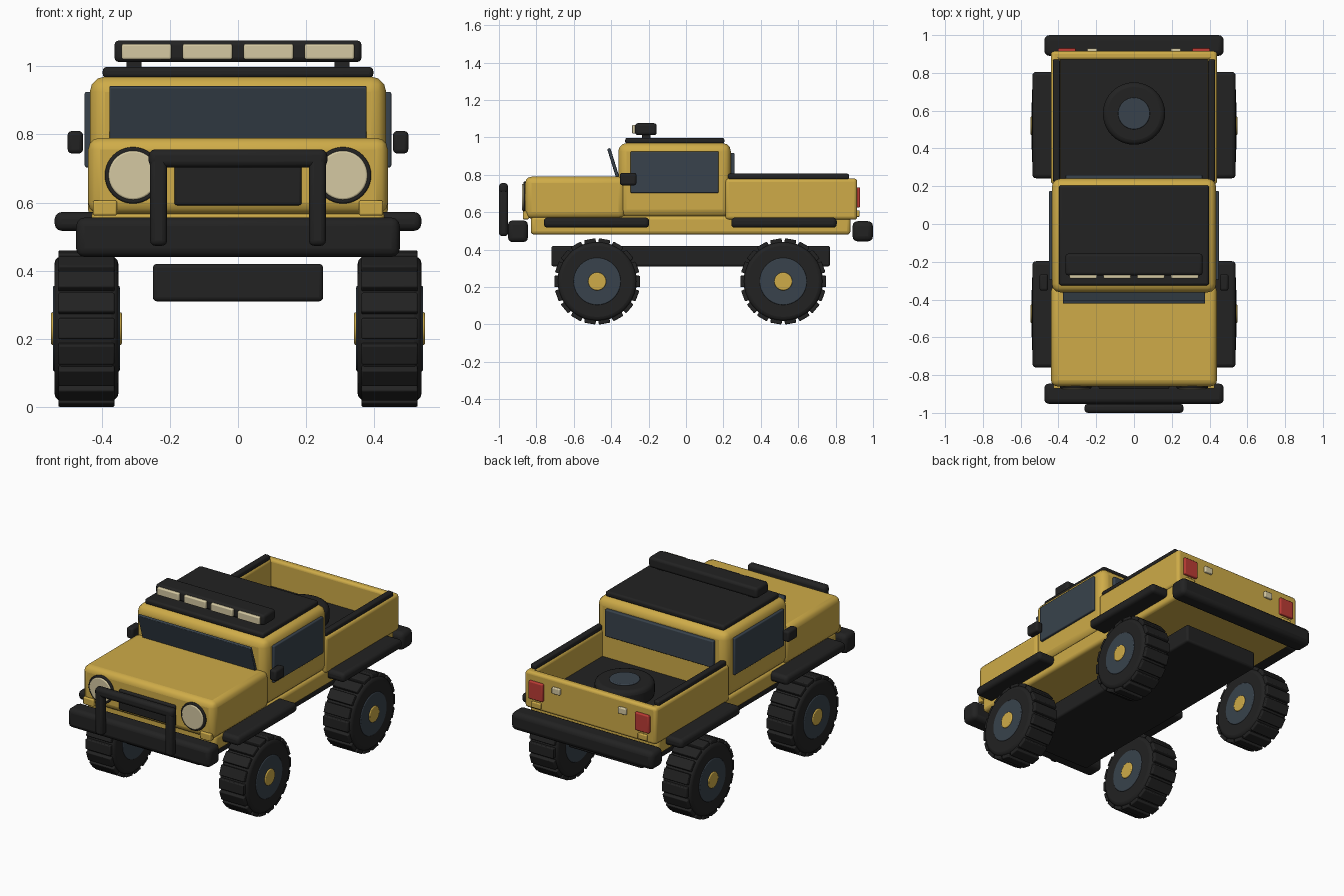
import bpy, bmesh, math
from mathutils import Matrix, Vector

cube = bpy.data.objects.get("Cube")
if cube:
    bpy.data.objects.remove(cube, do_unlink=True)


def material(name, rgb):
    m = bpy.data.materials.new(name)
    m.use_nodes = True
    m.diffuse_color = (*rgb, 1)
    bsdf = next(n for n in m.node_tree.nodes if n.type == 'BSDF_PRINCIPLED')
    bsdf.inputs["Base Color"].default_value = (*rgb, 1)
    bsdf.inputs["Roughness"].default_value = 0.6
    return m


YELLOW = material("yellow_paint", (0.62, 0.41, 0.065))
BLACK = material("black_rubber", (0.016, 0.016, 0.016))
BLUE = material("blue_grey_glass", (0.04, 0.055, 0.072))
CREAM = material("cream_lamp", (0.66, 0.58, 0.36))
RED = material("red_lamp", (0.5, 0.045, 0.035))


def finish(name, bm, mat, bevel, loc=(0, 0, 0), rot=(0, 0, 0)):
    """Turn a bmesh into a softly bevelled, smooth shaded object."""
    bmesh.ops.recalc_face_normals(bm, faces=bm.faces)
    mesh = bpy.data.meshes.new(name)
    bm.to_mesh(mesh)
    bm.free()
    mesh.materials.append(mat)
    ob = bpy.data.objects.new(name, mesh)
    bpy.context.collection.objects.link(ob)
    ob.location, ob.rotation_euler = loc, rot
    if bevel:
        mod = ob.modifiers.new("soft_edges", 'BEVEL')
        mod.width, mod.segments = bevel, 3
        mod.limit_method, mod.angle_limit = 'ANGLE', math.radians(40)
    bpy.ops.object.select_all(action='DESELECT')
    ob.select_set(True)
    bpy.context.view_layer.objects.active = ob
    bpy.ops.object.shade_smooth_by_angle(angle=math.radians(35))
    return ob


def box(name, xs, ys, zs, mat, bevel=0.01, rot=(0, 0, 0)):
    """Box given by its low and high limits on each axis."""
    lo, hi = (Vector(p) for p in zip(xs, ys, zs))
    bm = bmesh.new()
    bmesh.ops.create_cube(bm, size=1)
    bmesh.ops.scale(bm, vec=hi - lo, verts=bm.verts)
    return finish(name, bm, mat, bevel, (lo + hi) / 2, rot)


def pair(name, xs, ys, zs, mat, bevel=0.01):
    """The same box on the left and the right."""
    box("left_" + name, xs, ys, zs, mat, bevel)
    box("right_" + name, (-xs[1], -xs[0]), ys, zs, mat, bevel)


def disc(name, loc, radius, depth, axis, mat, bevel=0.005):
    rot = {'X': (0, math.pi / 2, 0), 'Y': (math.pi / 2, 0, 0), 'Z': (0, 0, 0)}[axis]
    bm = bmesh.new()
    bmesh.ops.create_cone(bm, cap_ends=True, segments=40, radius1=radius,
                          radius2=radius, depth=depth)
    return finish(name, bm, mat, bevel, loc, rot)


# Chassis and body shell
box("chassis", (-.25, .25), (-.72, .77), (.31, .42), BLACK, .012)
box("lower_body", (-.43, .43), (-.83, .88), (.48, .58), YELLOW, .02)
box("hood", (-.44, .44), (-.86, -.325), (.565, .79), YELLOW, .035)
box("cab", (-.435, .435), (-.362, .24), (.57, .97), YELLOW, .045)
box("roof_panel", (-.397, .397), (-.325, .205), (.965, .998), BLACK, .012)

# Cargo bed
box("bed_base", (-.435, .435), (.21, .9), (.56, .61), YELLOW, .015)
box("bed_liner", (-.395, .395), (.235, .875), (.605, .62), BLACK, 0)
pair("bed_wall", (.39, .44), (.21, .915), (.56, .78), YELLOW, .018)
box("tailgate", (-.435, .435), (.87, .915), (.56, .78), YELLOW, .015)
pair("bed_rail", (.393, .43), (.225, .872), (.775, .806), BLACK, .01)

# Windows
box("windshield", (-.377, .377), (-.394, -.376), (.755, .945), BLUE, .004,
    (.3, 0, 0))
box("rear_window", (-.362, .362), (.23, .26), (.755, .917), BLUE, .006)
pair("side_window", (.42, .45), (-.297, .175), (.703, .925), BLUE, .006)

# Bumpers and bull bar
box("front_bumper", (-.475, .475), (-.952, -.845), (.44, .556), BLACK, .025)
box("rear_bumper", (-.475, .475), (.89, 1.0), (.444, .552), BLACK, .028)
pair("bull_bar_post", (.208, .258), (-1.0, -.952), (.473, .74), BLACK, .015)
box("bull_bar_top", (-.262, .262), (-1.0, -.952), (.703, .756), BLACK, .018)

# Fender flares and mirrors
pair("front_flare", (.38, .538), (-.76, -.197), (.517, .572), BLACK, .02)
pair("rear_flare", (.38, .538), (.242, .806), (.517, .572), BLACK, .02)
pair("mirror", (.455, .5), (-.353, -.265), (.744, .81), BLACK, .012)

# Front face
box("grille", (-.187, .187), (-.872, -.84), (.592, .715), BLACK, .008)
pair("front_marker", (.355, .426), (-.872, -.84), (.562, .606), YELLOW, .006)
for side, s in (("left", 1), ("right", -1)):
    disc(side + "_headlight_ring", (s * .308, -.858, .68), .083, .024, 'Y', BLACK)
    disc(side + "_headlight", (s * .308, -.862, .68), .072, .03, 'Y', CREAM)

# Tail lamps
pair("tail_lamp", (.308, .402), (.9, .931), (.625, .732), RED, .006)
pair("reverse_lamp", (.195, .248), (.9, .93), (.695, .733), CREAM, .005)
pair("rear_marker", (.325, .385), (.9, .928), (.575, .61), YELLOW, .005)

# Roof light bar
pair("light_bar_mount", (.283, .328), (-.235, -.19), (.99, 1.03), BLACK, .004)
box("light_bar", (-.363, .363), (-.272, -.157), (1.012, 1.076), BLACK, .015)
for i in range(4):
    x = (i - 1.5) * .179
    box(f"roof_lamp_{i + 1}", (x - .073, x + .073), (-.288, -.26),
        (1.02, 1.066), CREAM, .006)


# Wheels with raised tread blocks
def tread(name, loc, count=18):
    bm = bmesh.new()
    for i in range(count):
        turn = Matrix.Rotation((i + .5) * math.tau / count, 4, 'X')
        place = Matrix.Translation((0, 0, .212)) @ Matrix.Diagonal((.165, .061, .034, 1))
        bmesh.ops.create_cube(bm, size=1, matrix=turn @ place)
    return finish(name, bm, BLACK, .005, loc)


for end, y in (("front", -.475), ("rear", .52)):
    for side, s in (("left", 1), ("right", -1)):
        name, loc = f"{side}_{end}_", (s * .445, y, .23)
        disc(name + "tire", loc, .212, .188, 'X', BLACK, .022)
        tread(name + "tread", loc)
        disc(name + "rim", loc, .126, .196, 'X', BLUE)
        disc(name + "hub", loc, .048, .208, 'X', YELLOW)

# Spare wheel lying in the bed
disc("spare_tire", (0, .585, .667), .165, .1, 'Z', BLACK, .025)
disc("spare_rim", (0, .585, .67), .084, .108, 'Z', BLUE)
